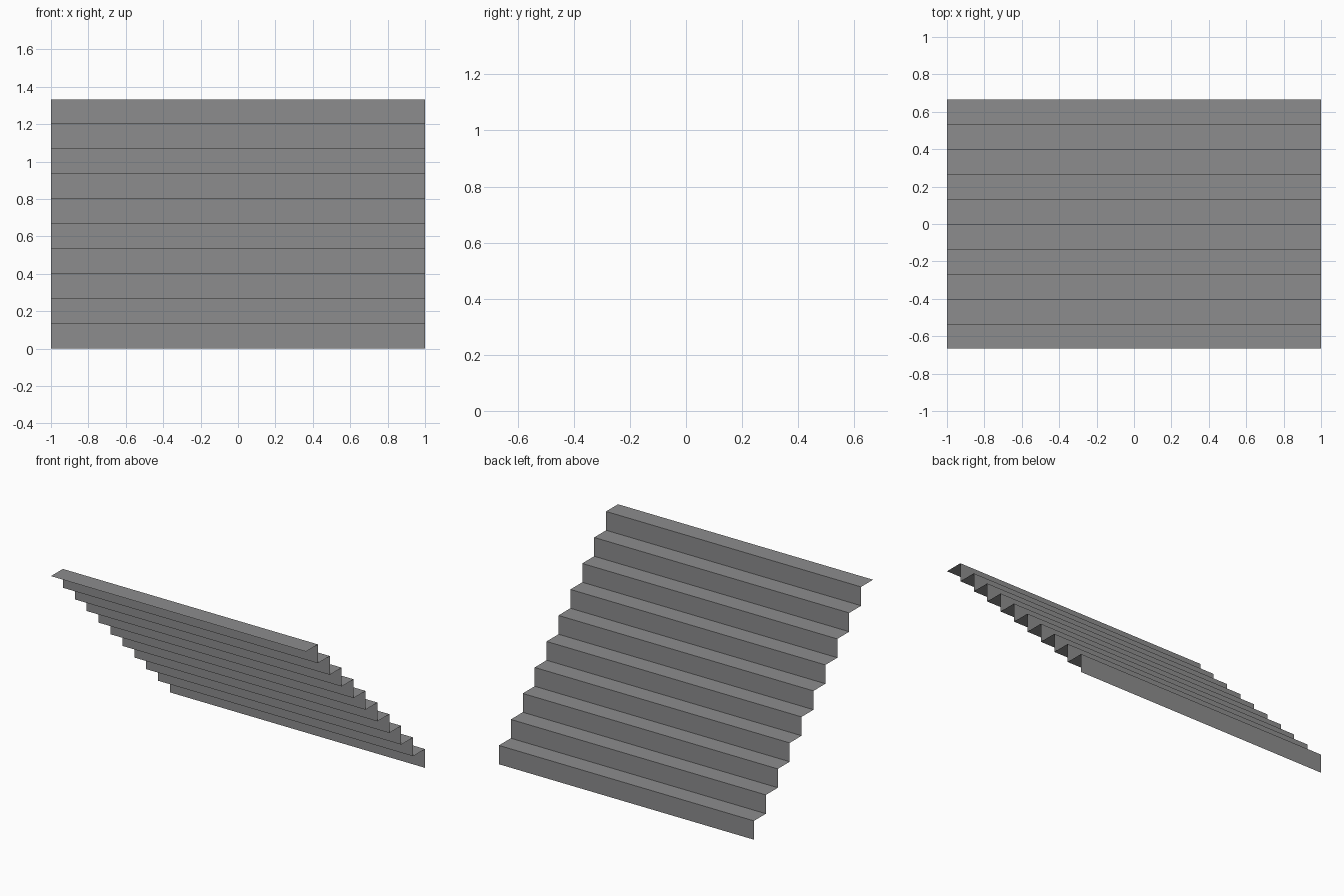
import bpy
import bmesh

if "Cube" in bpy.data.objects:
    bpy.data.objects.remove(bpy.data.objects["Cube"])

STEPS = 10
SIZE = 4 / 3 / STEPS      # rise and going of each step
HALF_W = 1.0
HALF_D = STEPS * SIZE / 2

grey = bpy.data.materials.new("mid grey")
grey.diffuse_color = (0.265, 0.265, 0.268, 1)
grey.use_nodes = True
grey.node_tree.nodes["Principled BSDF"].inputs["Base Color"].default_value = grey.diffuse_color

# Stepped profile: climbs from the back (+y) towards the front (-y)
profile = [(HALF_D, 0.0)]
for i in range(STEPS):
    y = HALF_D - i * SIZE
    z = (i + 1) * SIZE
    profile += [(y, z), (y - SIZE, z)]

# Thin open sheet of risers and treads, spanning the full width
bm = bmesh.new()
rows = [(bm.verts.new((HALF_W, y, z)), bm.verts.new((-HALF_W, y, z)))
        for y, z in profile]
for (r0, l0), (r1, l1) in zip(rows, rows[1:]):
    bm.faces.new((r0, l0, l1, r1))

mesh = bpy.data.meshes.new("stair_steps")
bm.to_mesh(mesh)
bm.free()
mesh.materials.append(grey)
stairs = bpy.data.objects.new("stair_steps", mesh)
bpy.context.collection.objects.link(stairs)
